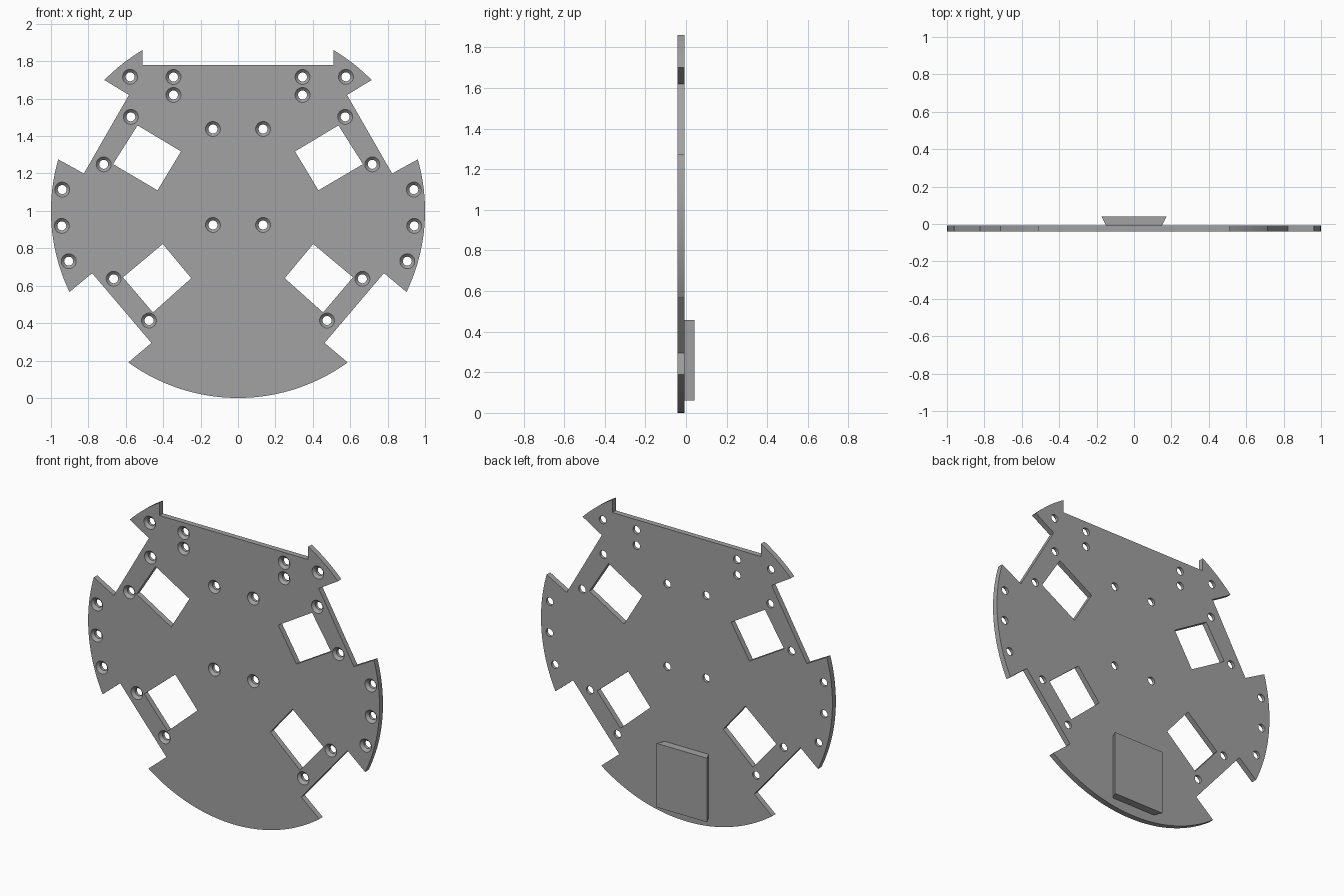
import bpy, bmesh, math

if "Cube" in bpy.data.objects:
    bpy.data.objects.remove(bpy.data.objects["Cube"])

FRONT, BACK, PAD_BACK = -0.041, -0.007, 0.041

grey = bpy.data.materials.new("plain grey")
grey.use_nodes = True
GREY = (0.36, 0.36, 0.36, 1)
grey.diffuse_color = GREY
grey.node_tree.nodes["Principled BSDF"].inputs["Base Color"].default_value = GREY


def loft(bm, rings):
    """Closed solid through rings of 3D points."""
    rows = [[bm.verts.new(p) for p in ring] for ring in rings]
    n = len(rows[0])
    for a, b in zip(rows, rows[1:]):
        for i in range(n):
            j = (i + 1) % n
            bm.faces.new((a[i], a[j], b[j], b[i]))
    bm.faces.new(rows[0][::-1])
    bm.faces.new(rows[-1])


def prism(bm, outline, y0, y1):
    loft(bm, [[(x, y, z) for x, z in outline] for y in (y0, y1)])


def make_object(name, bm):
    bmesh.ops.recalc_face_normals(bm, faces=bm.faces)
    mesh = bpy.data.meshes.new(name)
    bm.to_mesh(mesh)
    bm.free()
    mesh.materials.append(grey)
    obj = bpy.data.objects.new(name, mesh)
    bpy.context.collection.objects.link(obj)
    return obj


def arc(start, end, steps):
    """Points on the unit disc rim between two angles in degrees."""
    angles = [math.radians(start + (end - start) * i / steps) for i in range(steps + 1)]
    return [(math.cos(a), 1 + math.sin(a)) for a in angles]


# Plate outline: right half from the top edge down to the bottom, then mirrored
half = [(0.51, 1.78)]
half += arc(59.3, 44.4, 8)
half += [(0.583, 1.62), (0.824, 1.20)]
half += arc(16, -25.7, 22)
half += [(0.78, 0.667), (0.463, 0.294)]
half += arc(-54.1, -90, 20)
outline = half + [(-x, z) for x, z in half[-2::-1]]
bm = bmesh.new()
prism(bm, outline, FRONT, BACK)
plate = make_object("base_plate", bm)

# Cutter: wheel windows and countersunk screw holes on both sides
windows = [
    [(0.305, 1.318), (0.537, 1.457), (0.668, 1.25), (0.43, 1.11)],
    [(0.25, 0.64), (0.402, 0.823), (0.615, 0.645), (0.455, 0.457)],
]
holes = [(0.577, 1.717), (0.345, 1.716), (0.345, 1.62), (0.573, 1.503),
         (0.134, 1.438), (0.718, 1.249), (0.94, 1.114), (0.942, 0.92),
         (0.134, 0.925), (0.905, 0.731), (0.665, 0.637), (0.476, 0.414)]
SHAFT, RIM, SEGMENTS = 0.024, 0.04, 32
depth = RIM - SHAFT
hole_profile = [(RIM + 0.01, FRONT - 0.01), (SHAFT, FRONT + depth), (SHAFT, BACK + 0.02)]
bm = bmesh.new()
for side in (1, -1):
    for window in windows:
        prism(bm, [(side * x, z) for x, z in window], FRONT - 0.02, BACK + 0.02)
    for x, z in holes:
        rings = []
        for r, y in hole_profile:
            turn = [2 * math.pi * i / SEGMENTS for i in range(SEGMENTS)]
            rings.append([(side * x + r * math.cos(a), y, z + r * math.sin(a)) for a in turn])
        loft(bm, rings)
cutter = make_object("hole_cutter", bm)
cutter.hide_render = True

cut = plate.modifiers.new("holes", "BOOLEAN")
cut.operation = "DIFFERENCE"
cut.solver = "EXACT"
cut.object = cutter
bpy.context.view_layer.objects.active = plate
plate.select_set(True)
bpy.ops.object.modifier_apply(modifier=cut.name)
bpy.data.objects.remove(cutter)
bpy.ops.object.shade_smooth_by_angle(angle=math.radians(25))

# Dovetail pad on the back, flaring outward
bm = bmesh.new()
loft(bm, [[(-w, y, 0.06), (w, y, 0.06), (w, y, 0.457), (-w, y, 0.457)]
          for w, y in ((0.15, BACK), (0.174, PAD_BACK))])
make_object("back_pad", bm)
